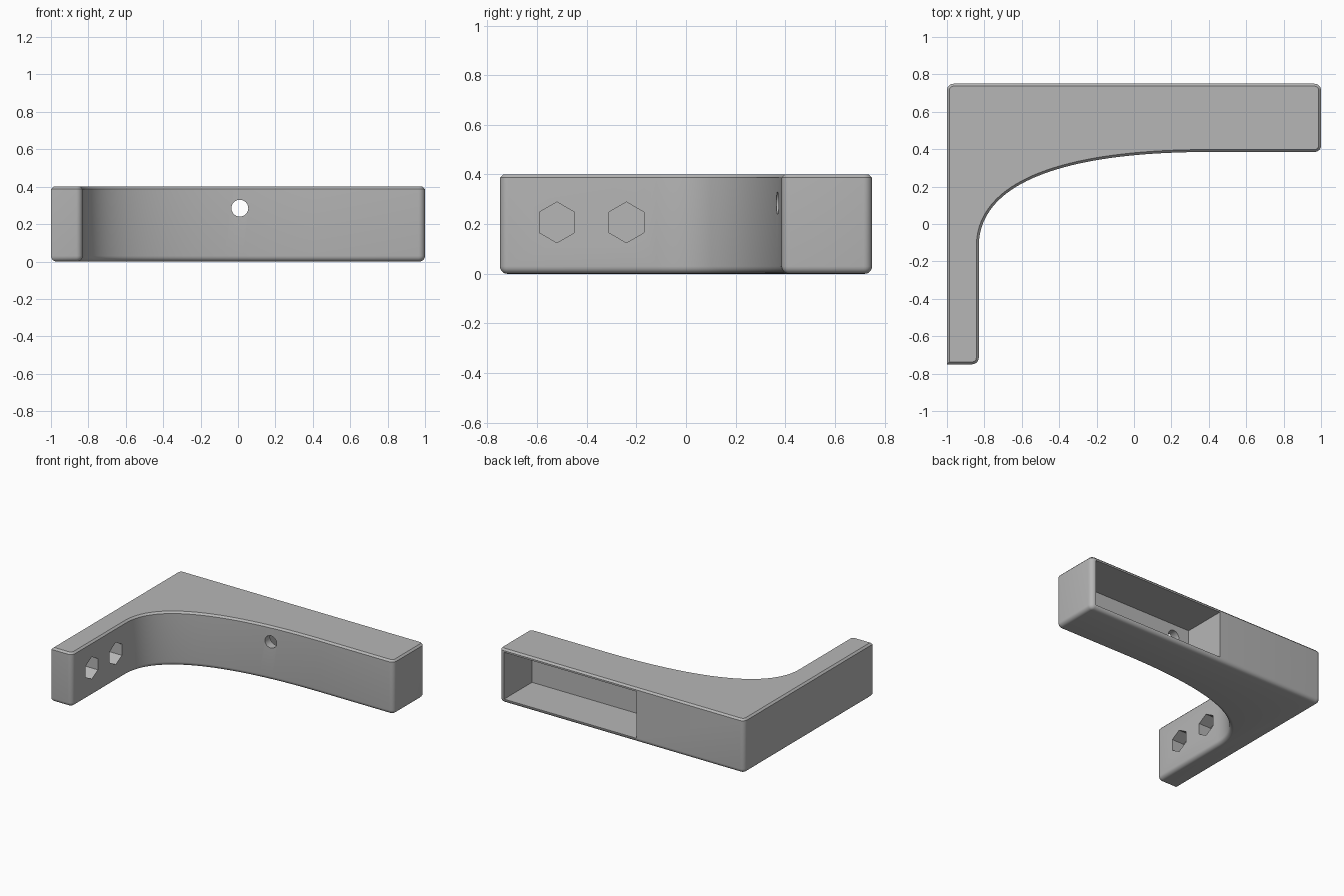
import bpy, bmesh, math
from mathutils import Vector, Matrix
from mathutils.geometry import interpolate_bezier

if "Cube" in bpy.data.objects:
    bpy.data.objects.remove(bpy.data.objects["Cube"])

HEIGHT = 0.4
grey = bpy.data.materials.new("plain grey")
grey.use_nodes = True
colour = (0.47, 0.47, 0.47, 1)
grey.diffuse_color = colour
grey.node_tree.nodes["Principled BSDF"].inputs["Base Color"].default_value = colour


def make_object(name, bm):
    bmesh.ops.recalc_face_normals(bm, faces=bm.faces)
    mesh = bpy.data.meshes.new(name)
    bm.to_mesh(mesh)
    bm.free()
    mesh.materials.append(grey)
    obj = bpy.data.objects.new(name, mesh)
    bpy.context.collection.objects.link(obj)
    return obj


def cut(body, cutter):
    # Subtract the cutter, then discard it
    cutter.hide_render = True
    mod = body.modifiers.new("cut", 'BOOLEAN')
    mod.operation = 'DIFFERENCE'
    mod.solver = 'EXACT'
    mod.object = cutter
    bpy.context.view_layer.objects.active = body
    bpy.ops.object.modifier_apply(modifier=mod.name)
    bpy.data.objects.remove(cutter)


def prism(name, sides, radius, start, end):
    # Regular prism between two points, with one corner pointing up
    start, end = Vector(start), Vector(end)
    axis = (end - start).normalized()
    up = Vector((0, 0, 1))
    side = up.cross(axis)
    rot = Matrix((up, side, axis)).transposed().to_4x4()
    bm = bmesh.new()
    bmesh.ops.create_cone(bm, cap_ends=True, segments=sides, radius1=radius,
                          radius2=radius, depth=(end - start).length)
    # Put a corner exactly on the local x axis
    corner = bm.verts[:][0].co
    turn = Matrix.Rotation(-math.atan2(corner.y, corner.x), 4, 'Z')
    bm.transform(Matrix.Translation((start + end) / 2) @ rot @ turn)
    return make_object(name, bm)


def box(name, low, high):
    low, high = Vector(low), Vector(high)
    bm = bmesh.new()
    bmesh.ops.create_cube(bm, size=1)
    bm.transform(Matrix.Translation((low + high) / 2) @ Matrix.Diagonal((*(high - low), 1)))
    return make_object(name, bm)


# Bracket outline: thin leg, sweeping inner curve, wide arm
sweep = interpolate_bezier(Vector((-0.83, -0.12, 0)), Vector((-0.83, 0.23, 0)),
                           Vector((-0.35, 0.385, 0)), Vector((0.4, 0.385, 0)), 40)
rounded = [(-0.83, -0.75), (1, 0.385), (1, 0.75), (-1, 0.75)]
outline = [(-1, -0.75), rounded[0], *[p.xy for p in sweep], *rounded[1:]]

bm = bmesh.new()
base = bm.faces.new([bm.verts.new((x, y, 0)) for x, y in outline])
raised = bmesh.ops.extrude_face_region(bm, geom=[base])["geom"]
bmesh.ops.translate(bm, vec=(0, 0, HEIGHT),
                    verts=[g for g in raised if isinstance(g, bmesh.types.BMVert)])
bmesh.ops.recalc_face_normals(bm, faces=bm.faces)


def edges_where(test):
    return [e for e in bm.edges if test(*(v.co for v in e.verts))]


def is_corner(a, b):
    upright = abs(a.z - b.z) > 0.3
    return upright and any((a.xy - Vector(c)).length < 0.001 for c in rounded)


# Round the upright corners, then the bottom rim, and chamfer the top rim
bmesh.ops.bevel(bm, geom=edges_where(is_corner), offset=0.035, segments=6,
                profile=0.5, affect='EDGES')
bmesh.ops.bevel(bm, geom=edges_where(lambda a, b: max(a.z, b.z) < 0.001),
                offset=0.03, segments=5, profile=0.5, affect='EDGES')
bmesh.ops.bevel(bm, geom=edges_where(lambda a, b: min(a.z, b.z) > HEIGHT - 0.001),
                offset=0.013, segments=1, affect='EDGES')
bracket = make_object("corner_bracket", bm)

# Pocket open at the back of the arm
cut(bracket, box("pocket_cutter", (-0.12, 0.425, 0.03), (0.96, 0.9, 0.375)))

# Cable hole through the front wall into the pocket
cut(bracket, prism("cable_hole_cutter", 32, 0.045, (0.01, 0.2, 0.285), (0.01, 0.55, 0.285)))

# Bolt holes through the leg with hexagonal nut recesses
for y in (-0.52, -0.24):
    cut(bracket, prism("bolt_hole_cutter", 32, 0.04, (-1.2, y, 0.207), (-0.6, y, 0.207)))
    cut(bracket, prism("nut_recess_cutter", 6, 0.082, (-0.93, y, 0.207), (-0.6, y, 0.207)))

bpy.ops.object.select_all(action='DESELECT')
bracket.select_set(True)
bpy.context.view_layer.objects.active = bracket
bpy.ops.object.shade_smooth_by_angle(angle=math.radians(30))
